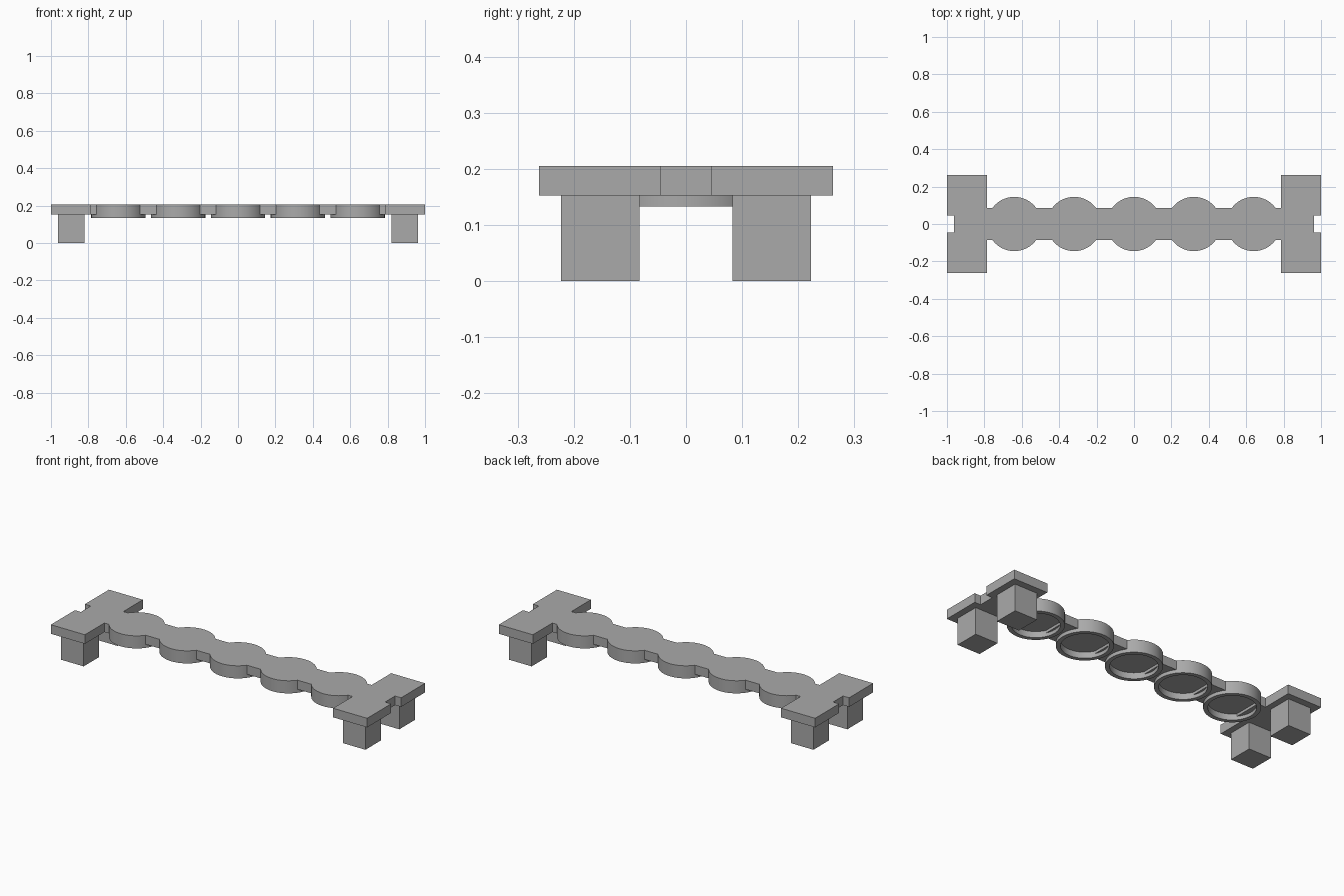
import bpy, bmesh, math

cube = bpy.data.objects.get("Cube")
if cube:
    bpy.data.objects.remove(cube, do_unlink=True)

TOP, DECK, RIM = 0.205, 0.153, 0.133   # deck top, deck underside, cup rim
RADIUS, INNER, FLOOR = 0.145, 0.122, 0.168
SPACING = 0.32

grey = bpy.data.materials.new("plain grey")
grey.use_nodes = True
colour = (0.4, 0.4, 0.4, 1)
grey.diffuse_color = colour
grey.node_tree.nodes["Principled BSDF"].inputs["Base Color"].default_value = colour


def finish(name, bm):
    bmesh.ops.recalc_face_normals(bm, faces=bm.faces)
    mesh = bpy.data.meshes.new(name)
    bm.to_mesh(mesh)
    bm.free()
    mesh.materials.append(grey)
    obj = bpy.data.objects.new(name, mesh)
    bpy.context.collection.objects.link(obj)
    return obj


def prism(name, outline, low, high):
    bm = bmesh.new()
    face = bm.faces.new([bm.verts.new((x, y, low)) for x, y in outline])
    top = bmesh.ops.extrude_face_region(bm, geom=[face])["geom"]
    verts = [v for v in top if isinstance(v, bmesh.types.BMVert)]
    bmesh.ops.translate(bm, verts=verts, vec=(0, 0, high - low))
    return finish(name, bm)


def box(name, x0, x1, y0, y1, low, high):
    return prism(name, [(x0, y0), (x1, y0), (x1, y1), (x0, y1)], low, high)


def cup(name, x):
    """Shallow upside-down cup, spun from its wall profile."""
    bm = bmesh.new()
    profile = [(0, TOP), (RADIUS, TOP), (RADIUS, RIM), (INNER, RIM), (INNER, FLOOR), (0, FLOOR)]
    verts = [bm.verts.new((x + r, 0, z)) for r, z in profile]
    edges = [bm.edges.new(pair) for pair in zip(verts, verts[1:])]
    bmesh.ops.spin(bm, geom=verts + edges, cent=(x, 0, 0), axis=(0, 0, 1),
                   angle=math.tau, steps=64, use_duplicate=False)
    bmesh.ops.remove_doubles(bm, verts=bm.verts, dist=1e-5)
    return finish(name, bm)


# Row of cups
cups = [cup(f"cup_{i + 1}", (i - 2) * SPACING) for i in range(5)]

# Short links between the cups, slightly entering the cup walls
links = [box(f"link_{i + 1}", (i - 1.5) * SPACING - 0.05, (i - 1.5) * SPACING + 0.05,
             -0.086, 0.086, DECK, TOP) for i in range(4)]

# Notched end plates with their tongues, and square legs
ends = []
for side, s in (("left", 1), ("right", -1)):
    half = [(0.735, 0.086), (0.785, 0.086), (0.785, 0.262), (1, 0.262), (1, 0.045), (0.962, 0.045)]
    outline = half + [(x, -y) for x, y in reversed(half)]
    ends.append(prism(f"{side}_end_plate", [(s * x, y) for x, y in outline], DECK, TOP))
    for place, t in (("front", -1), ("back", 1)):
        box(f"{side}_{place}_leg", s * 0.82, s * 0.962, t * 0.083, t * 0.223, 0, DECK)

# Merge the deck into one clean solid
deck = cups[0]
deck.name = "deck"
for part in cups[1:] + links + ends:
    union = deck.modifiers.new("join " + part.name, "BOOLEAN")
    union.operation, union.solver, union.object = "UNION", "EXACT", part
bpy.context.view_layer.update()
merged = bpy.data.meshes.new_from_object(deck.evaluated_get(bpy.context.evaluated_depsgraph_get()))
deck.modifiers.clear()
deck.data = merged
for part in cups[1:] + links + ends:
    bpy.data.objects.remove(part, do_unlink=True)

bpy.ops.object.select_all(action="DESELECT")
deck.select_set(True)
bpy.context.view_layer.objects.active = deck
bpy.ops.object.shade_smooth_by_angle(angle=math.radians(30))
